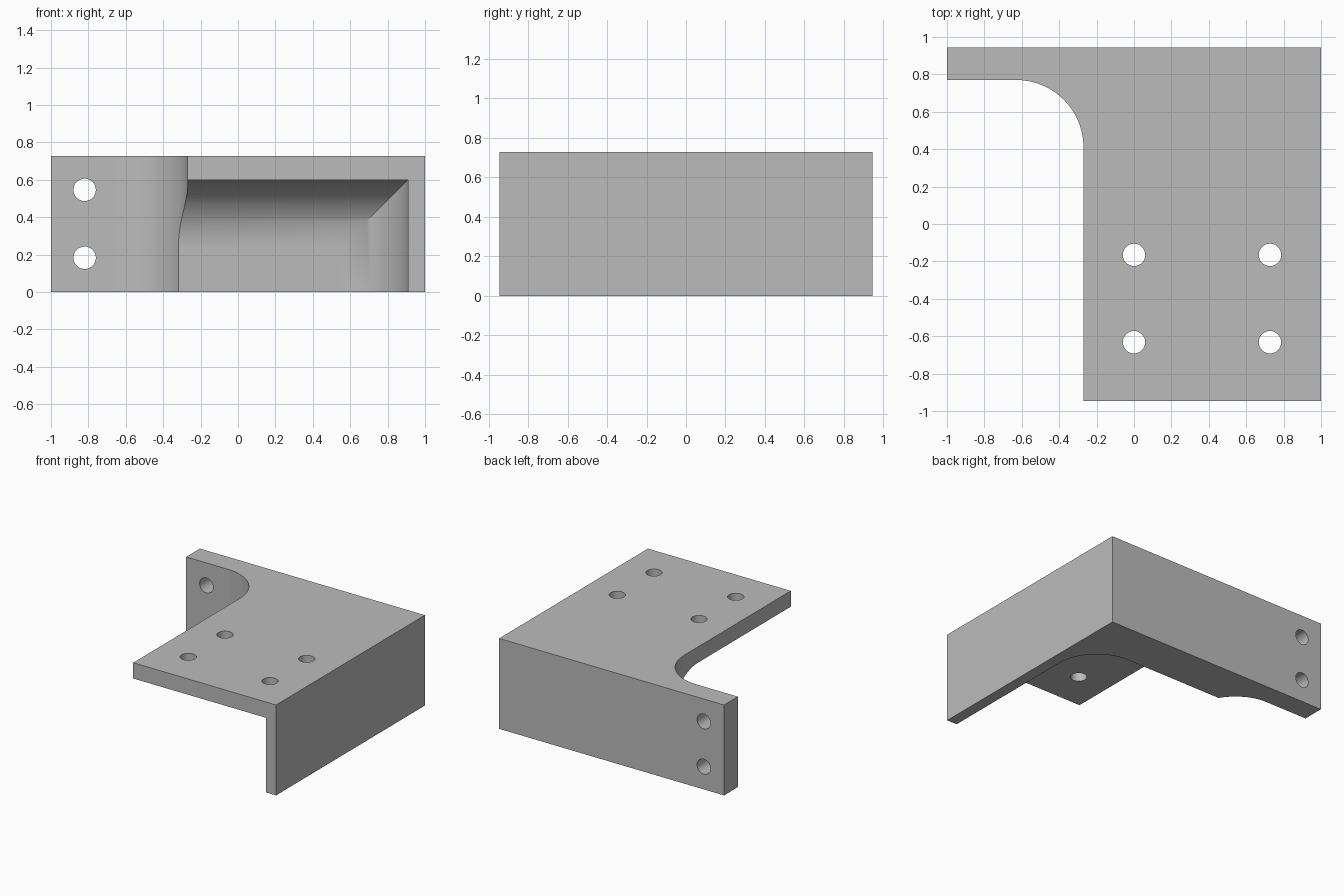
import bpy
import bmesh
from math import cos, sin, pi

if "Cube" in bpy.data.objects:
    bpy.data.objects.remove(bpy.data.objects["Cube"], do_unlink=True)

HALF_Y, HEIGHT, RADIUS, HOLE_R = 0.945, 0.727, 0.36, 0.06
OUT = 1.2  # how far cutters reach past the body

grey = bpy.data.materials.new("light grey metal")
grey.use_nodes = True
grey.diffuse_color = (0.5, 0.5, 0.5, 1)
grey.node_tree.nodes["Principled BSDF"].inputs["Base Color"].default_value = (0.5, 0.5, 0.5, 1)


def arc(cu, cv, r, sweep, steps):
    return [(cu + r * cos(sweep * i / steps), cv + r * sin(sweep * i / steps))
            for i in range(steps + 1)]


def rounded_corner(u, v):
    """Rectangle reaching far out, with its (u, v) corner rounded."""
    return [(-OUT, -OUT), (u, -OUT), *arc(u - RADIUS, v - RADIUS, RADIUS, pi / 2, 24), (-OUT, v)]


def prism(name, outline, axis, lo, hi):
    """Extrude a 2D outline along an axis."""
    place = {"x": lambda u, v, w: (w, u, v),
             "y": lambda u, v, w: (u, w, v),
             "z": lambda u, v, w: (u, v, w)}[axis]
    bm = bmesh.new()
    ends = [[bm.verts.new(place(u, v, w)) for u, v in outline] for w in (lo, hi)]
    for end in ends:
        bm.faces.new(end)
    a, b = ends
    for i in range(len(a)):
        bm.faces.new((a[i - 1], a[i], b[i], b[i - 1]))
    bmesh.ops.recalc_face_normals(bm, faces=bm.faces)
    mesh = bpy.data.meshes.new(name)
    bm.to_mesh(mesh)
    bm.free()
    obj = bpy.data.objects.new(name, mesh)
    bpy.context.collection.objects.link(obj)
    return obj


def activate(obj):
    bpy.ops.object.select_all(action="DESELECT")
    obj.select_set(True)
    bpy.context.view_layer.objects.active = obj


def combine(target, tool, operation):
    mod = target.modifiers.new(operation.lower(), "BOOLEAN")
    mod.operation, mod.solver, mod.object = operation, "EXACT", tool
    activate(target)
    bpy.ops.object.modifier_apply(modifier=mod.name)
    bpy.data.objects.remove(tool, do_unlink=True)


# Solid body
block = [(-1, -HALF_Y), (1, -HALF_Y), (1, HALF_Y), (-1, HALF_Y)]
bracket = prism("bracket", block, "z", 0, HEIGHT)

# Hollow under the top plate, filleted against the back wall and in the upright corner
hollow = prism("hollow_cutter", rounded_corner(0.91, 0.59), "z", -0.5, 0.9)
combine(hollow, prism("hollow_limit", rounded_corner(0.59, 0.6), "x", -1.5, 1.5), "INTERSECT")
combine(bracket, hollow, "DIFFERENCE")

# Rounded notch at the front corner, leaving the mounting tab
combine(bracket, prism("notch_cutter", rounded_corner(-0.27, 0.77), "z", -0.5, 1), "DIFFERENCE")

# Bolt holes through the top plate and the tab
for x in (0, 0.727):
    for y in (-0.165, -0.632):
        circle = arc(x, y, HOLE_R, 2 * pi, 32)[:-1]
        combine(bracket, prism("plate_hole", circle, "z", 0.4, 1), "DIFFERENCE")
for z in (0.183, 0.546):
    circle = arc(-0.82, z, HOLE_R, 2 * pi, 32)[:-1]
    combine(bracket, prism("tab_hole", circle, "y", 0.6, 1.1), "DIFFERENCE")

# Finish
bracket.data.materials.clear()
bracket.data.materials.append(grey)
activate(bracket)
bpy.ops.object.shade_smooth_by_angle()
normals = bracket.modifiers.new("flat_face_normals", "WEIGHTED_NORMAL")
normals.keep_sharp = True
